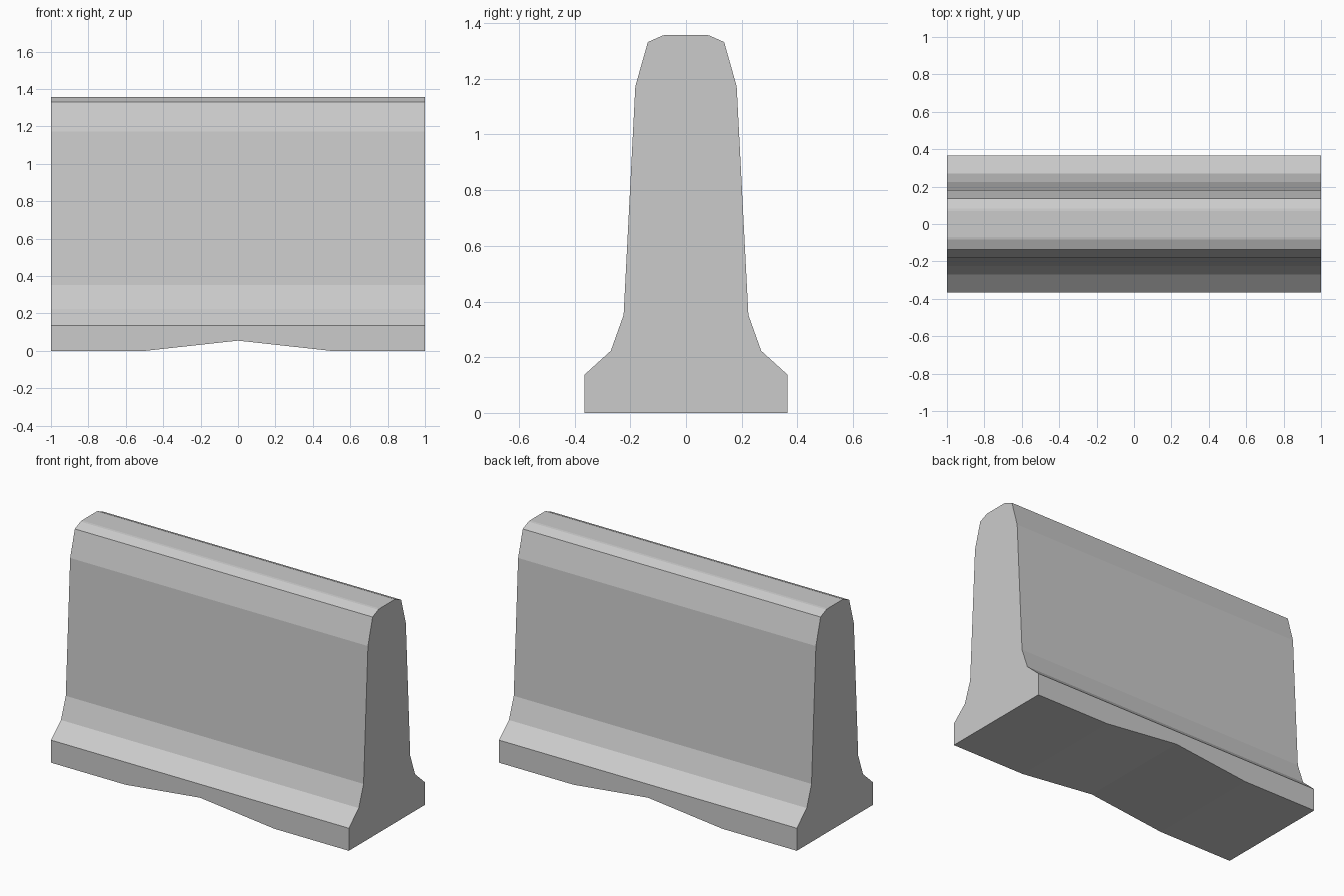
import bpy, bmesh

if "Cube" in bpy.data.objects:
    bpy.data.objects.remove(bpy.data.objects["Cube"])

# Half cross-section (y, z) from the foot up to the rounded top
half = [(0.365, 0.0), (0.365, 0.137), (0.27, 0.223), (0.224, 0.352),
        (0.182, 1.173), (0.137, 1.332), (0.083, 1.356), (0.07, 1.358)]
profile = half + [(-y, z) for y, z in reversed(half)]

# Stations along the length, with the height of the underside at each
stations = [(-1.0, 0.0), (-0.5, 0.0), (0.0, 0.055), (0.5, 0.0), (1.0, 0.0)]

# Barrier body: loft the section through the stations
bm = bmesh.new()
rings = [[bm.verts.new((x, y, z if z > 0 else base)) for y, z in profile]
         for x, base in stations]
n = len(profile)
for a, b in zip(rings, rings[1:]):
    for i in range(n):
        j = (i + 1) % n
        bm.faces.new((a[i], a[j], b[j], b[i]))

# End caps
bm.faces.new(rings[0])
bm.faces.new(rings[-1])
bmesh.ops.recalc_face_normals(bm, faces=bm.faces)

mesh = bpy.data.meshes.new("concrete_barrier")
bm.to_mesh(mesh)
bm.free()
bpy.context.collection.objects.link(bpy.data.objects.new("concrete_barrier", mesh))
